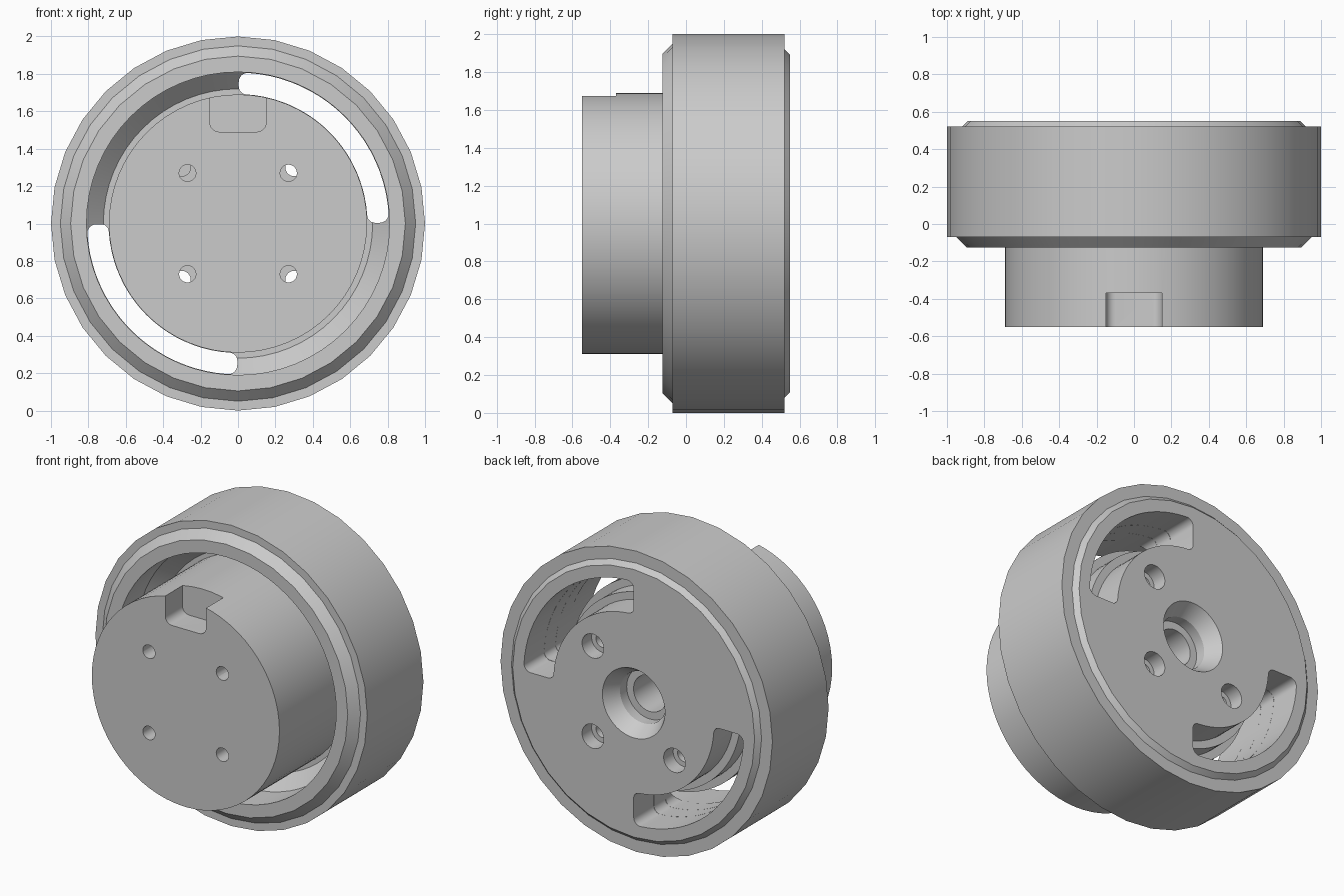
import bpy, bmesh, math
from math import sin, cos, pi

if "Cube" in bpy.data.objects:
    bpy.data.objects.remove(bpy.data.objects["Cube"])

metal = bpy.data.materials.new("plain grey metal")
metal.diffuse_color = (0.6, 0.6, 0.6, 1)
metal.use_nodes = True
metal.node_tree.nodes["Principled BSDF"].inputs["Base Color"].default_value = metal.diffuse_color

SEG = 64


def make_object(name, bm):
    bmesh.ops.remove_doubles(bm, verts=bm.verts, dist=1e-5)
    bmesh.ops.recalc_face_normals(bm, faces=bm.faces)
    mesh = bpy.data.meshes.new(name)
    bm.to_mesh(mesh)
    bm.free()
    obj = bpy.data.objects.new(name, mesh)
    bpy.context.collection.objects.link(obj)
    mesh.materials.append(metal)
    return obj


def revolve(name, profile):
    """Turn (radius, y) points round the y axis at z = 1."""
    bm = bmesh.new()
    rings = []
    for i in range(SEG):
        a = 2 * pi * i / SEG
        ring = []
        for r, y in profile:
            # the outer rim is coarser: 32 straight sides
            if r > 0.85 and i % 2:
                r *= cos(2 * pi / SEG)
            ring.append(bm.verts.new((r * cos(a), y, 1 + r * sin(a))))
        rings.append(ring)
    for i in range(SEG):
        p, q = rings[i], rings[(i + 1) % SEG]
        for j in range(len(profile) - 1):
            if profile[j][0] == 0:
                bm.faces.new((p[j], p[j + 1], q[j + 1]))
            elif profile[j + 1][0] == 0:
                bm.faces.new((p[j], p[j + 1], q[j]))
            else:
                bm.faces.new((p[j], p[j + 1], q[j + 1], q[j]))
    return make_object(name, bm)


def prism(name, points, y0, y1):
    """Extrude an (x, z) outline along y."""
    bm = bmesh.new()
    lo = [bm.verts.new((x, y0, z)) for x, z in points]
    hi = [bm.verts.new((x, y1, z)) for x, z in points]
    bm.faces.new(lo)
    bm.faces.new(hi)
    n = len(points)
    for i in range(n):
        k = (i + 1) % n
        bm.faces.new((lo[i], lo[k], hi[k], hi[i]))
    return make_object(name, bm)


def circle(x, z, r, n=24):
    return [(x + r * cos(2 * pi * i / n), z + r * sin(2 * pi * i / n)) for i in range(n)]


def slot_outline(start, r_in, r_out, inset, c=0.05, c_in=0.04):
    """Quarter-turn slot with rounded corners."""
    end = [(c_in * (1 - sin(t)), r_in + c_in * (1 - cos(t)))
           for t in [pi / 2 * i / 6 for i in range(7)]]
    end += [(c * (1 - cos(t)), r_out - c + c * sin(t))
            for t in [pi / 2 * i / 6 for i in range(7)]]
    first = [(start + (s + inset) / r, r) for s, r in end]
    last = [(start + pi / 2 - (s + inset) / r, r) for s, r in reversed(end)]
    a0, a1 = first[-1][0], last[0][0]
    outer = [(a0 + (a1 - a0) * i / 20, r_out) for i in range(1, 20)]
    b0, b1 = last[-1][0], first[0][0]
    inner = [(b0 + (b1 - b0) * i / 20, r_in) for i in range(1, 20)]
    return [(r * cos(a), 1 + r * sin(a)) for a, r in first + outer + last + inner]


def cut(obj, cutter):
    mod = obj.modifiers.new("cut", 'BOOLEAN')
    mod.operation = 'DIFFERENCE'
    mod.solver = 'EXACT'
    mod.object = cutter
    bpy.context.view_layer.objects.active = obj
    bpy.ops.object.modifier_apply(modifier=mod.name)
    bpy.data.objects.remove(cutter, do_unlink=True)


# turned body: hub, ring channel, outer rim, back plate and stepped blind bore
body = revolve("wheel_body", [
    (0, -0.55), (0.69, -0.55), (0.69, 0.19), (0.72, 0.19), (0.81, 0.10),
    (0.81, -0.125), (0.895, -0.125), (0.95, -0.07), (1.0, -0.07), (1.0, 0.52),
    (0.92, 0.52), (0.89, 0.55), (0.23, 0.55), (0.17, 0.45), (0.17, 0.38),
    (0.12, 0.38), (0.12, 0.0), (0, 0.0)])

# two curved slots through the back plate, stepped on the inner side
for start in (0, pi):
    for r_in, y0, y1, inset in ((0.59, 0.34, 0.6, 0), (0.64, 0.22, 0.35, 0.002),
                                (0.692, 0.05, 0.23, 0.004)):
        r_out = 0.808 - inset / 4
        cut(body, prism("slot_cutter", slot_outline(start, r_in, r_out, inset), y0, y1))

# key notch in the top of the hub
corner = [(0.10 + 0.05 * sin(t), 1.54 - 0.05 * cos(t)) for t in [pi / 2 * i / 6 for i in range(7)]]
notch = [(0.15, 1.8), (-0.15, 1.8)] + [(-x, z) for x, z in reversed(corner)] + corner
cut(body, prism("notch_cutter", notch, -0.6, -0.37))

# four bolt holes: narrow in front, slightly wider-set and counterbored at the back
for sx in (-1, 1):
    for sz in (-1, 1):
        for d, r, y0, y1 in ((0.27, 0.045, -0.6, 0.1), (0.30, 0.047, 0.0, 0.47),
                             (0.30, 0.08, 0.45, 0.6)):
            cut(body, prism("hole_cutter", circle(sx * d, 1 + sz * d, r), y0, y1))

# smooth shading with crisp edges
bpy.ops.object.select_all(action='DESELECT')
body.select_set(True)
bpy.context.view_layer.objects.active = body
bpy.ops.object.shade_smooth_by_angle(angle=math.radians(25))
